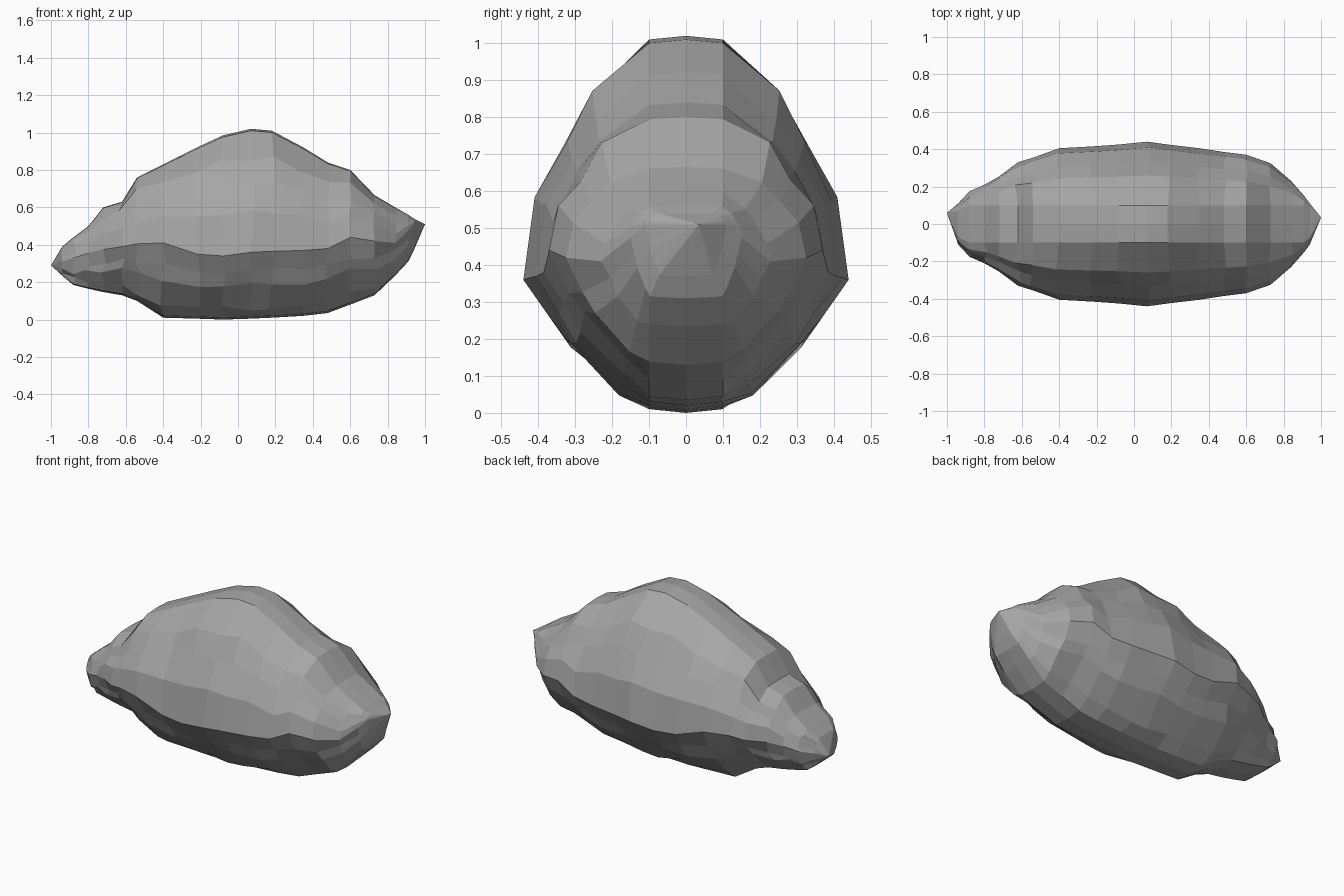
import bpy
import bmesh
import random

random.seed(4)
cube = bpy.data.objects.get("Cube")
if cube:
    bpy.data.objects.remove(cube, do_unlink=True)

# Stone colour
stone = bpy.data.materials.new("grey stone")
stone.use_nodes = True
grey = (0.38, 0.38, 0.38, 1)
stone.diffuse_color = grey
bsdf = next(n for n in stone.node_tree.nodes if n.type == 'BSDF_PRINCIPLED')
bsdf.inputs["Base Color"].default_value = grey

# Stations along the boulder: x, crest, side ridge, underside, half width
stations = [
    (-.94, .39, .31, .235, .11), (-.88, .44, .33, .185, .175),
    (-.80, .50, .355, .165, .21), (-.72, .60, .375, .147, .255),
    (-.62, .63, .39, .13, .33), (-.54, .76, .405, .10, .355),
    (-.40, .83, .41, .01, .405), (-.22, .92, .35, .005, .415),
    (-.08, .985, .34, 0, .425), (.07, 1.02, .36, .005, .44),
    (.18, 1.01, .365, .01, .425), (.35, .92, .37, .02, .405),
    (.48, .84, .38, .035, .385), (.60, .80, .44, .08, .37),
    (.73, .665, .42, .13, .325), (.84, .60, .41, .235, .23),
    (.91, .56, .475, .31, .15), (.94, .54, .51, .37, .11),
]

# Half section from crest to underside: outward share, height from the ridge
section = [(0, .985), (.47, .77), (.68, .57), (.91, .33), (1, 0),
           (.8, -.28), (.65, -.5), (.24, -.83), (0, -.97)]


def ring(bm, x, crest, ridge, base, half):
    """One closed cross-section, chipped equally on both sides."""
    flat = min(.1, half * .65)
    side = []
    for out, up in section:
        y = flat + (half - flat) * out
        z = ridge + up * (crest - ridge if up > 0 else ridge - base)
        chip = .018 if 0 < out < 1 and abs(x) < .9 else 0
        side.append((x + random.uniform(-chip, chip), y,
                     z + random.uniform(-chip, chip)))
    points = [(x, 0, crest)] + side + [(x, 0, base)]
    points += [(px, -py, pz) for px, py, pz in reversed(side)]
    return [bm.verts.new(p) for p in points]


def close_end(bm, loop, tip):
    """Fan the last section to a blunt tip."""
    point = bm.verts.new(tip)
    for a, b in zip(loop, loop[1:] + loop[:1]):
        bm.faces.new((a, b, point))


# Boulder skin lofted through the sections
bm = bmesh.new()
rings = [ring(bm, *s) for s in stations]
for first, second in zip(rings, rings[1:]):
    count = len(first)
    for i in range(count):
        j = (i + 1) % count
        bm.faces.new((first[i], first[j], second[j], second[i]))
close_end(bm, rings[0], (-1, .06, .29))
close_end(bm, rings[-1], (1, .035, .51))
bmesh.ops.recalc_face_normals(bm, faces=bm.faces)

mesh = bpy.data.meshes.new("boulder")
bm.to_mesh(mesh)
bm.free()
mesh.materials.append(stone)
boulder = bpy.data.objects.new("boulder", mesh)
bpy.context.collection.objects.link(boulder)
